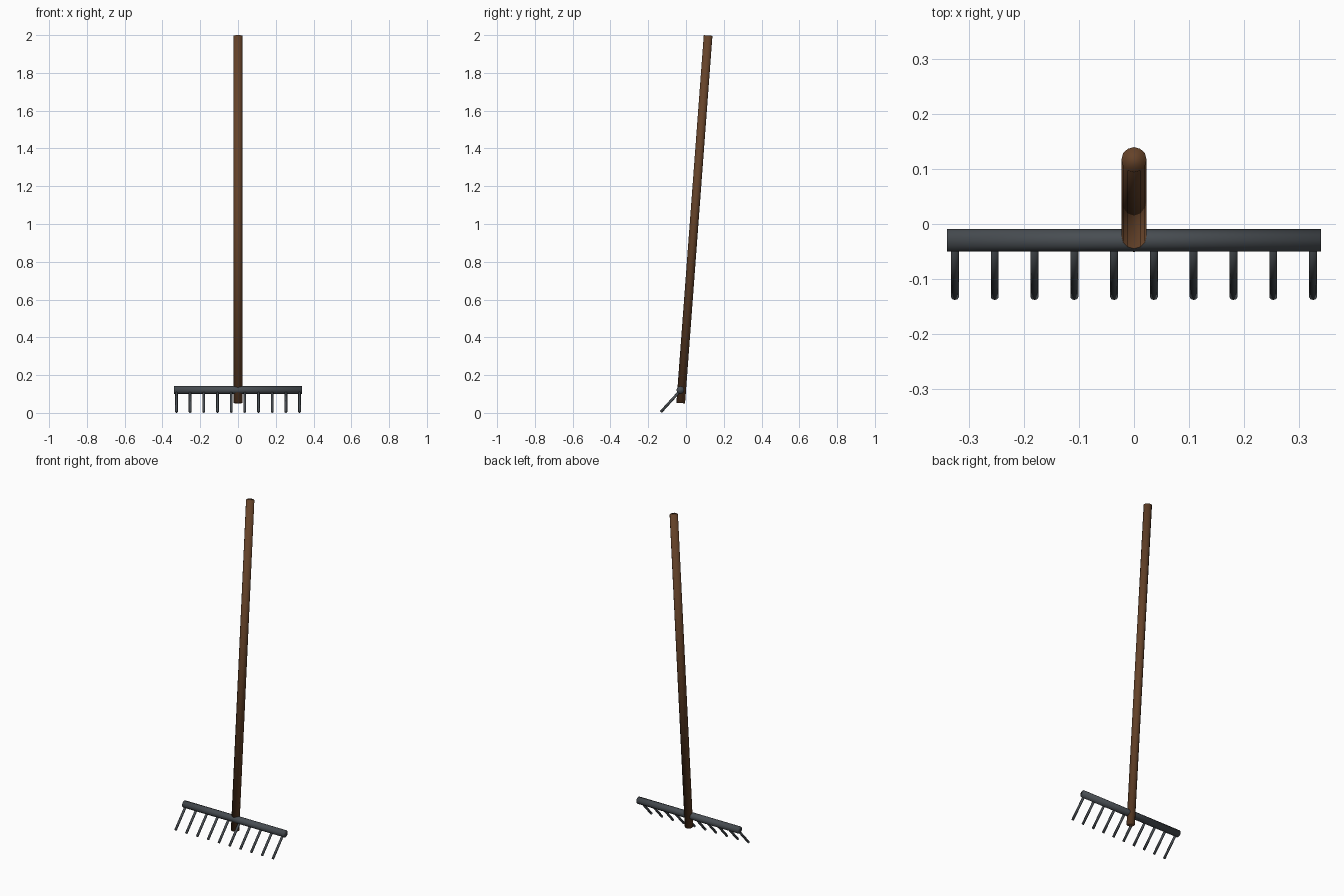
import bpy
from mathutils import Vector

if "Cube" in bpy.data.objects:
    bpy.data.objects.remove(bpy.data.objects["Cube"])


def material(name, rgb):
    m = bpy.data.materials.new(name)
    m.diffuse_color = (*rgb, 1)
    m.use_nodes = True
    m.node_tree.nodes["Principled BSDF"].inputs["Base Color"].default_value = m.diffuse_color
    return m


wood = material("brown wood", (0.13, 0.055, 0.022))
iron = material("dark iron", (0.065, 0.075, 0.085))


def rod(name, a, b, radius, sides, mat):
    """Capped cylinder running from point a to point b, smooth all over."""
    a, b = Vector(a), Vector(b)
    d = b - a
    bpy.ops.mesh.primitive_cylinder_add(vertices=sides, radius=radius,
                                        depth=d.length, location=(a + b) / 2)
    ob = bpy.context.object
    ob.name = name
    ob.rotation_euler = Vector((0, 0, 1)).rotation_difference(d).to_euler()
    ob.data.materials.append(mat)
    bpy.ops.object.shade_smooth()
    return ob


# Long leaning handle
rod("handle", (0, -0.028, 0.052), (0, 0.117, 1.998), 0.023, 12, wood)

# Cross bar of the rake head
rod("head_bar", (-0.34, -0.03, 0.121), (0.34, -0.03, 0.121), 0.0205, 12, iron)

# Ten slanted teeth
for i in range(10):
    x = -0.326 + i * 0.652 / 9
    rod(f"tooth_{i + 1}", (x, -0.03, 0.118), (x, -0.133, 0.005), 0.0072, 8, iron)
